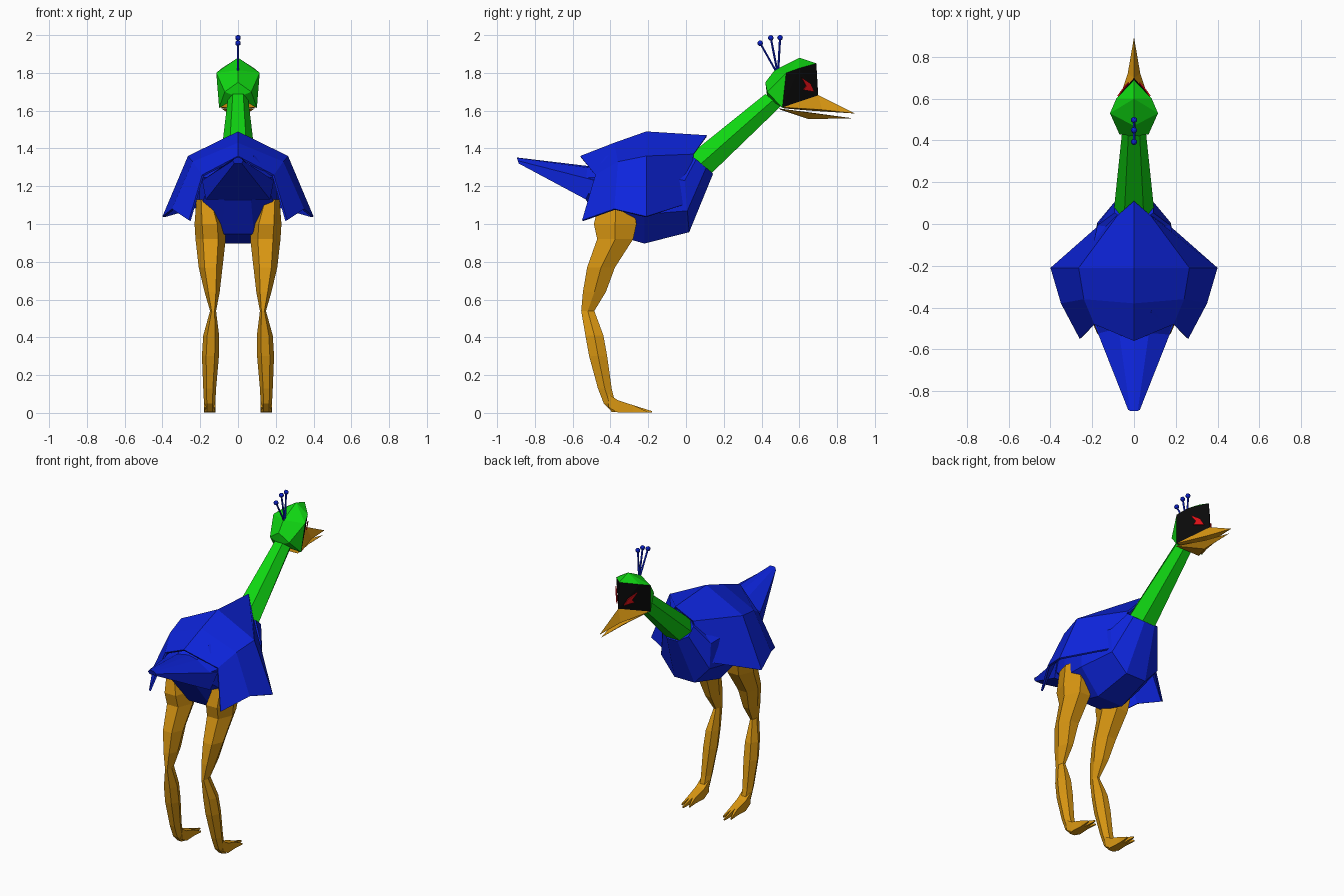
import bpy, bmesh, math
from mathutils import Vector
from mathutils.bvhtree import BVHTree

if "Cube" in bpy.data.objects:
    bpy.data.objects.remove(bpy.data.objects["Cube"])


def material(name, rgb):
    m = bpy.data.materials.new(name)
    m.diffuse_color = (*rgb, 1)
    m.use_nodes = True
    m.node_tree.nodes["Principled BSDF"].inputs["Base Color"].default_value = m.diffuse_color
    return m


BLUE = material("blue feathers", (0.004, 0.018, 0.72))
GREEN = material("green skin", (0.005, 0.68, 0.006))
GOLD = material("gold", (0.70, 0.31, 0.006))
BLACK = material("black face", (0.003, 0.003, 0.003))
RED = material("red eye", (0.70, 0.005, 0.008))


def build(name, verts, faces, mats, mirror=True, thick=0, dark=()):
    """Make a flat-shaded mesh; mirror adds the -x half; dark faces take the second material."""
    bm = bmesh.new()
    for s in ((1, -1) if mirror else (1,)):
        vs = [bm.verts.new((s * x, y, z)) for x, y, z in verts]
        for i, f in enumerate(faces):
            face = bm.faces.new([vs[k] for k in (f if s > 0 else f[::-1])])
            face.material_index = 1 if i in dark else 0
    bmesh.ops.remove_doubles(bm, verts=bm.verts, dist=1e-5)
    bmesh.ops.recalc_face_normals(bm, faces=bm.faces)
    me = bpy.data.meshes.new(name)
    bm.to_mesh(me)
    bm.free()
    for m in mats:
        me.materials.append(m)
    ob = bpy.data.objects.new(name, me)
    bpy.context.collection.objects.link(ob)
    if thick:
        mod = ob.modifiers.new("thickness", "SOLIDIFY")
        mod.thickness = thick
        mod.offset = -1 if thick > 0.01 else 0
    return ob


def loft(name, rings, n, mat, tilt=0, phase=0, mirror=False):
    """Skin rings (x, y, z, half width, half depth[, tilt]); tilt 0 = upright ring, -90 = level."""
    verts, faces = [], []
    for x, y, z, rx, rv, *t in rings:
        t = math.radians(t[0] if t else tilt)
        for k in range(n):
            a = 2 * math.pi * k / n + math.radians(phase)
            v = rv * math.sin(a)
            verts.append((x + rx * math.cos(a), y - v * math.sin(t), z + v * math.cos(t)))
    for r in range(len(rings) - 1):
        for k in range(n):
            a, b = r * n + k, r * n + (k + 1) % n
            faces.append((a, b, b + n, a + n))
    faces += [tuple(range(n)), tuple(range(len(verts) - n, len(verts)))]
    return build(name, verts, faces, [mat], mirror)


# Body and neck
loft("body", [(0, -0.53, 1.21, 0.18, 0.09), (0, -0.40, 1.16, 0.22, 0.23),
              (0, -0.22, 1.16, 0.24, 0.285), (0, 0.0, 1.15, 0.19, 0.21, 5),
              (0, 0.08, 1.32, 0.10, 0.09, 50)], 8, BLUE, phase=22.5)
loft("neck", [(0, 0.08, 1.32, 0.095, 0.087), (0, 0.46, 1.655, 0.055, 0.06)],
     6, GREEN, tilt=50)

# Folded wings: a shell of four rows from the spine to the lower edge
wing = [(0, 0.11, 1.47), (0.08, 0.04, 1.37), (0.15, 0.01, 1.11),
        (0, -0.21, 1.49), (0.265, -0.21, 1.36), (0.40, -0.21, 1.04),
        (0, -0.38, 1.43), (0.24, -0.36, 1.33), (0.35, -0.38, 1.08),
        (0, -0.56, 1.36), (0.19, -0.48, 1.26), (0.26, -0.55, 1.02)]
build("wings", wing, [(r * 3 + c, r * 3 + c + 1, r * 3 + c + 4, r * 3 + c + 3)
                      for r in range(3) for c in range(2)], [BLUE], thick=0.012)

# Tail: wide flat underside tapering to a raised tip
tail = [(0, -0.46, 1.30), (0.08, -0.46, 1.29), (0.19, -0.48, 1.23), (0.17, -0.53, 1.13), (0, -0.53, 1.13),
        (0, -0.895, 1.352), (0.018, -0.895, 1.35), (0.028, -0.89, 1.335), (0.02, -0.885, 1.32), (0, -0.885, 1.32)]
build("tail", tail, [(i, i + 1, i + 6, i + 5) for i in range(4)]
      + [(0, 1, 2, 3, 4), (5, 6, 7, 8, 9)], [BLUE])

# Head: wedge with black cheek faces (the last three)
head = [(0, 0.60, 1.88), (0, 0.69, 1.85), (0, 0.70, 1.68), (0, 0.47, 1.815), (0, 0.42, 1.75),
        (0, 0.43, 1.67), (0.115, 0.53, 1.80), (0.10, 0.51, 1.615), (0.07, 0.43, 1.70),
        (0.085, 0.60, 1.825)]
head_faces = [(0, 1, 9), (0, 9, 6), (0, 6, 3), (3, 6, 8, 4), (6, 7, 8), (8, 7, 5),
              (4, 8, 5), (5, 7, 2), (1, 2, 9), (2, 7, 9), (9, 7, 6)]
build("head", head, head_faces, [GREEN, BLACK], dark=(8, 9, 10))

# Eyes: thin plates laid on the cheeks
tree = BVHTree.FromPolygons([Vector(v) for v in head], head_faces)
eye = []
for y, z in [(0.612, 1.775), (0.66, 1.742), (0.678, 1.70), (0.62, 1.71), (0.636, 1.73)]:
    hit = tree.ray_cast(Vector((1, y, z)), Vector((-1, 0, 0)))[0]
    eye.append((hit.x + 0.009, y, z))
build("eyes", eye, [(0, 1, 4), (1, 2, 4), (2, 3, 4)], [RED], thick=0.006)

# Beak halves: ridge, cheek corner, side, tip, inner mouth
beak_faces = [(0, 1, 2), (0, 2, 3), (4, 2, 1), (4, 3, 2), (0, 5, 1), (5, 4, 1)]
build("upper_beak", [(0, 0.70, 1.682), (0.10, 0.51, 1.618), (0.03, 0.72, 1.605), (0, 0.895, 1.585),
                     (0, 0.66, 1.60), (0, 0.52, 1.612)], beak_faces, [GOLD])
build("lower_beak", [(0, 0.65, 1.555), (0.09, 0.49, 1.612), (0.03, 0.70, 1.583), (0, 0.88, 1.56),
                     (0, 0.66, 1.59), (0, 0.50, 1.605)], beak_faces, [GOLD])

# Crest: three stalks with beads
for i, (y, z) in enumerate([(0.393, 1.957), (0.449, 1.985), (0.498, 1.986)]):
    loft(f"crest_stalk_{i + 1}", [(0, 0.487, 1.79, 0.006, 0.006), (0, y, z, 0.006, 0.006)],
         5, BLUE, tilt=-90)
    bm = bmesh.new()
    bmesh.ops.create_icosphere(bm, subdivisions=2, radius=0.015)
    bmesh.ops.translate(bm, verts=bm.verts, vec=(0, y, z))
    me = bpy.data.meshes.new("crest_bead")
    bm.to_mesh(me)
    bm.free()
    me.materials.append(BLUE)
    bpy.context.collection.objects.link(bpy.data.objects.new(f"crest_bead_{i + 1}", me))

# Legs: thigh, knee, shin, ankle
loft("legs", [(0.17, -0.37, 1.13, 0.05, 0.10), (0.15, -0.375, 1.0, 0.08, 0.13),
              (0.145, -0.375, 0.92, 0.08, 0.11), (0.145, -0.45, 0.77, 0.063, 0.085),
              (0.137, -0.485, 0.64, 0.04, 0.07), (0.132, -0.52, 0.54, 0.016, 0.04),
              (0.142, -0.485, 0.41, 0.042, 0.055), (0.146, -0.465, 0.30, 0.045, 0.055),
              (0.15, -0.43, 0.13, 0.034, 0.042), (0.15, -0.405, 0.05, 0.03, 0.035),
              (0.15, -0.375, 0.005, 0.028, 0.02)], 6, GOLD, tilt=-90, mirror=True)

# Toes: three tapered prongs on each foot
for name, d, tip in (("inner", -1, -0.21), ("middle", 0, -0.18), ("outer", 1, -0.21)):
    x = 0.15 + d * 0.016
    loft(f"{name}_toes", [(x, -0.41, 0.065, 0.02, 0.05), (x, -0.36, 0.034, 0.02, 0.046),
                          (x, -0.28, 0.021, 0.014, 0.028),
                          (x + d * 0.012, tip, 0.005, 0.004, 0.006)],
         4, GOLD, phase=45, mirror=True)
